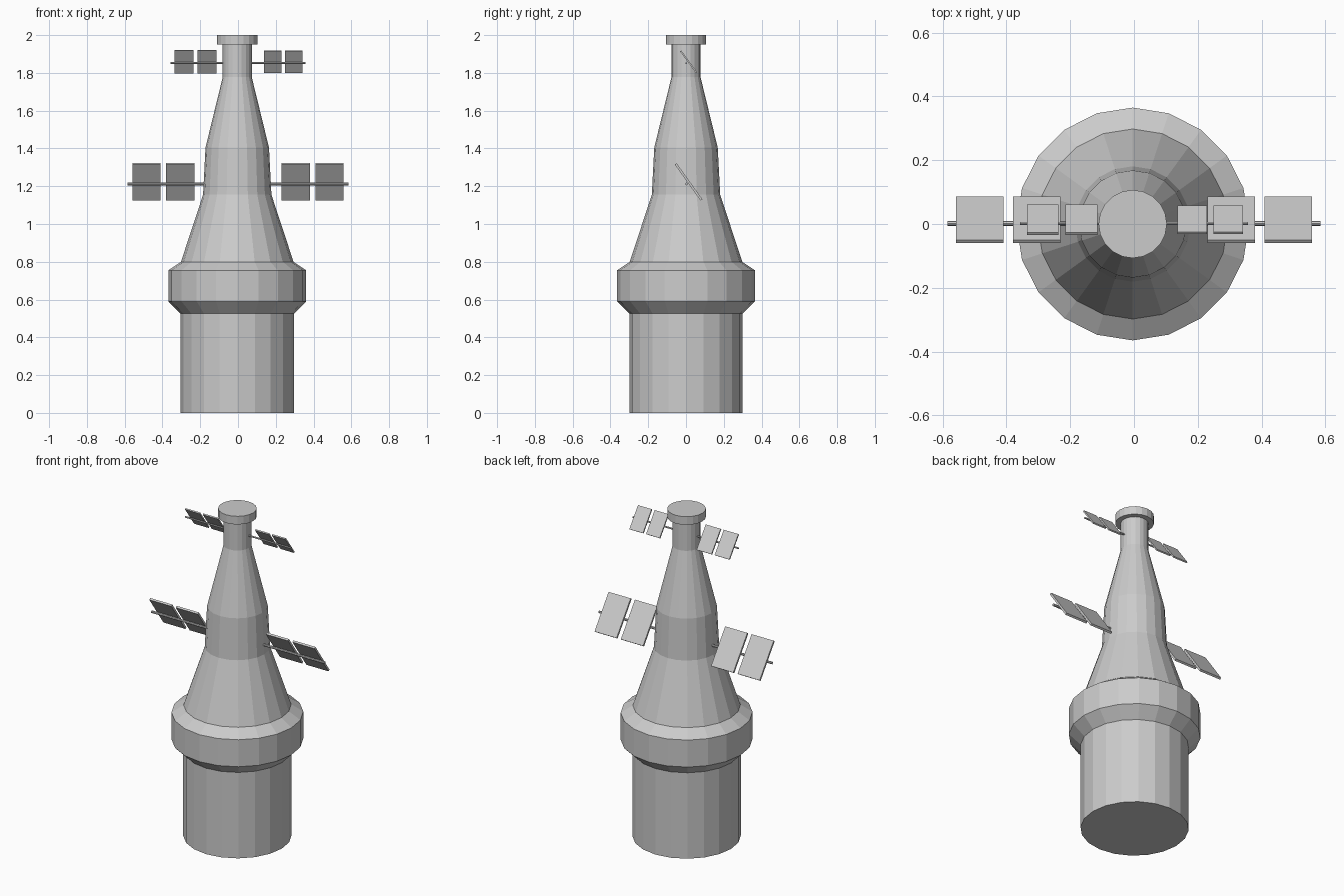
import bpy, bmesh, math
from mathutils import Matrix, Vector

if "Cube" in bpy.data.objects:
    bpy.data.objects.remove(bpy.data.objects["Cube"])

SIDES = 20
BODY_X = -0.004


def add_object(name, bm):
    bmesh.ops.recalc_face_normals(bm, faces=bm.faces)
    mesh = bpy.data.meshes.new(name)
    bm.to_mesh(mesh)
    bm.free()
    obj = bpy.data.objects.new(name, mesh)
    bpy.context.collection.objects.link(obj)
    return obj


def lathe(name, profile):
    """Closed flat-faced solid of revolution from (radius, height) pairs."""
    bm = bmesh.new()
    rings = []
    for r, z in profile:
        rings.append([bm.verts.new((BODY_X + r * math.cos(math.tau * i / SIDES),
                                    r * math.sin(math.tau * i / SIDES), z))
                      for i in range(SIDES)])
    for low, high in zip(rings, rings[1:]):
        for i in range(SIDES):
            j = (i + 1) % SIDES
            bm.faces.new((low[i], low[j], high[j], high[i]))
    bm.faces.new(rings[0][::-1])
    bm.faces.new(rings[-1])
    return add_object(name, bm)


def rod(name, x0, x1, z, radius):
    bm = bmesh.new()
    place = Matrix.Translation(((x0 + x1) / 2, 0.002, z)) @ Matrix.Rotation(math.pi / 2, 4, 'Y')
    bmesh.ops.create_cone(bm, cap_ends=True, segments=8, radius1=radius,
                          radius2=radius, depth=abs(x1 - x0), matrix=place)
    return add_object(name, bm)


def panel(name, x0, x1, y, z, length, thick, tilt):
    """Thin slab leaning towards the front at its top edge."""
    bm = bmesh.new()
    place = (Matrix.Translation(((x0 + x1) / 2, y, z))
             @ Matrix.Rotation(tilt, 4, 'X')
             @ Matrix.Diagonal((abs(x1 - x0), thick, length, 1)))
    bmesh.ops.create_cube(bm, size=1, matrix=place)
    return add_object(name, bm)


# Main bottle-shaped hull with its collar, neck and cap
lathe("hull", [(0.30, 0), (0.30, 0.525), (0.365, 0.59), (0.365, 0.755),
               (0.298, 0.80), (0.181, 1.155), (0.168, 1.405), (0.077, 1.777),
               (0.077, 1.95), (0.107, 1.95), (0.107, 2.0)])

# Large lower panel wings
for side, s in (("left", -1), ("right", 1)):
    rod(f"lower_rod_{side}", s * 0.165, s * 0.585, 1.212, 0.0075)
    for n, (a, b) in enumerate(((0.230, 0.380), (0.409, 0.558))):
        panel(f"lower_panel_{side}_{n + 1}", s * a, s * b,
              0.0135, 1.223, 0.234, 0.012, math.radians(35.5))

# Small upper panel wings (the left pair is slightly larger)
upper = {"left": (-1, ((0.114, 0.215), (0.236, 0.335)), 0.150),
         "right": (1, ((0.137, 0.229), (0.250, 0.342)), 0.142)}
for side, (s, spans, length) in upper.items():
    rod(f"upper_rod_{side}", s * 0.065, s * 0.358, 1.852, 0.005)
    for n, (a, b) in enumerate(spans):
        panel(f"upper_panel_{side}_{n + 1}", s * a, s * b,
              0.0135, 1.859, length, 0.008, math.radians(36))
